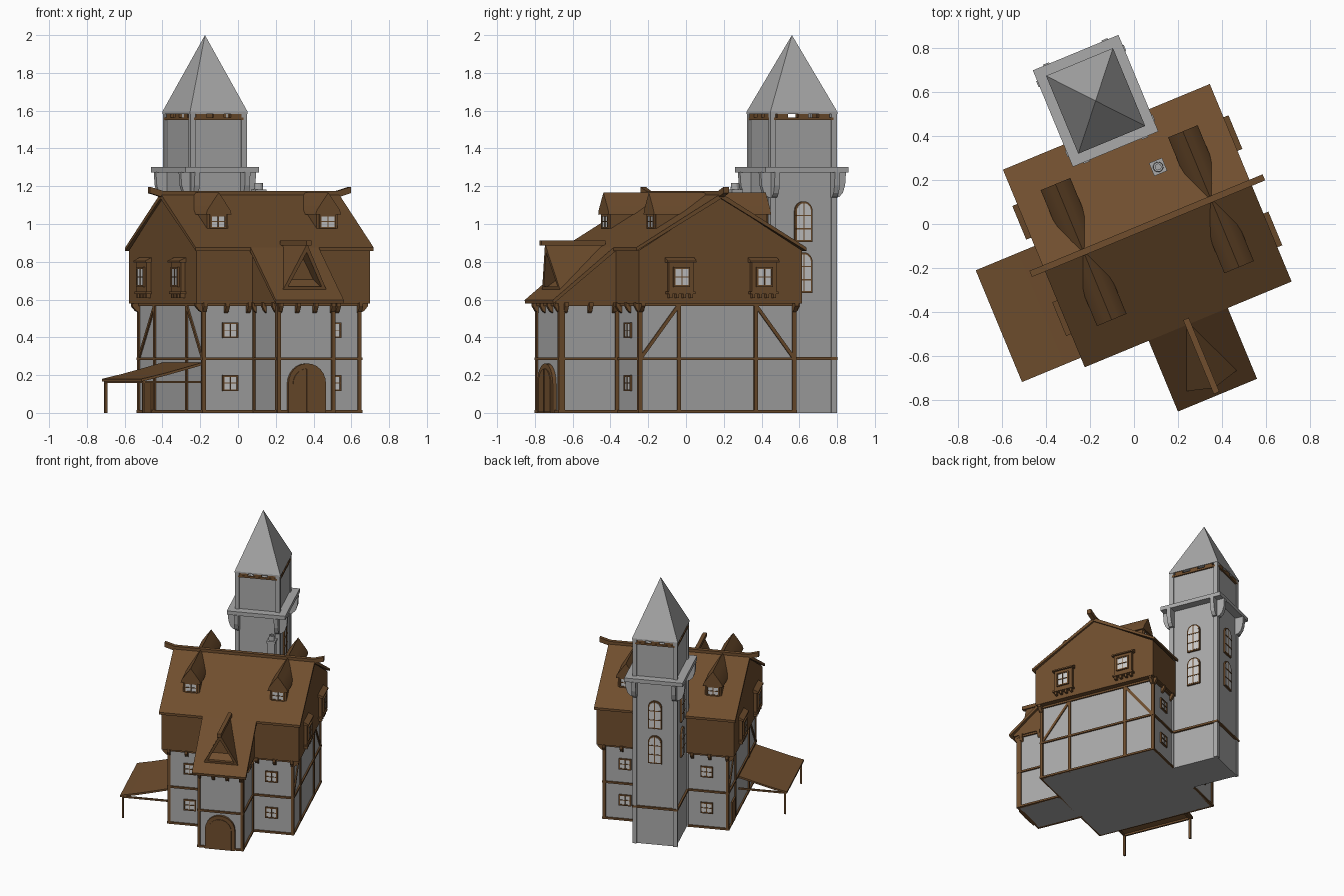
import bpy, bmesh, math
from mathutils import Matrix, Vector

if "Cube" in bpy.data.objects:
    bpy.data.objects.remove(bpy.data.objects["Cube"])

# the whole house stands turned 22.5 degrees about z
WORLD = Matrix.Translation((0.0605, -0.0074, 0)) @ Matrix.Rotation(math.radians(22.5), 4, 'Z')
I = Matrix.Identity(4)
SIDE = Matrix.Rotation(math.radians(90), 4, 'Z')      # outline in y, extruded along x
wood = bpy.data.materials.new("wood")
wood.diffuse_color = (0.16, 0.076, 0.027, 1)
wood.use_nodes = True
wood.node_tree.nodes["Principled BSDF"].inputs["Base Color"].default_value = wood.diffuse_color
stone = bpy.data.materials.new("stone")
stone.diffuse_color = (0.4, 0.4, 0.4, 1)
stone.use_nodes = True
stone.node_tree.nodes["Principled BSDF"].inputs["Base Color"].default_value = stone.diffuse_color
parts = {}


def add(name, verts, faces, xf=I):
    bm = parts.setdefault(name, bmesh.new())
    vs = [bm.verts.new(WORLD @ xf @ Vector(v)) for v in verts]
    for f in faces:
        bm.faces.new([vs[i] for i in f])


def prism(name, pts, y0, y1, xf=I):
    """Extrude an (x, z) outline along y."""
    n = len(pts)
    verts = [(x, y0, z) for x, z in pts] + [(x, y1, z) for x, z in pts]
    faces = [list(range(n)), list(range(2 * n - 1, n - 1, -1))]
    faces += [[i, (i + 1) % n, (i + 1) % n + n, i + n] for i in range(n)]
    add(name, verts, faces, xf)


def box(name, x, y, z, xf=I):
    """Box from three (min, max) ranges."""
    prism(name, [(x[0], z[0]), (x[1], z[0]), (x[1], z[1]), (x[0], z[1])], y[0], y[1], xf)


def wall(x, y, deg):
    """Wall frame: x runs along the wall, -y points outward."""
    return Matrix.Translation((x, y, 0)) @ Matrix.Rotation(math.radians(deg), 4, 'Z')


def diagonal(name, a, b, w, xf):
    (x0, z0), (x1, z1) = a, b
    l = math.hypot(x1 - x0, z1 - z0)
    nx, nz = -(z1 - z0) / l * w / 2, (x1 - x0) / l * w / 2
    prism(name, [(x0 - nx, z0 - nz), (x1 - nx, z1 - nz), (x1 + nx, z1 + nz), (x0 + nx, z0 + nz)],
          -0.008, 0.005, xf)


def window(xf, x, z, w, h, t=0.009):
    box("window_panes", (x - w / 2, x + w / 2), (-0.006, 0.01), (z, z + h), xf)
    for k in (-1, 0, 1):
        b = t if k else t * 0.5
        box("window_frames", (x + k * w / 2 - b / 2, x + k * w / 2 + b / 2), (-0.011, 0.01), (z, z + h), xf)
        zc = z + h / 2 + k * h / 2
        box("window_frames", (x - w / 2 - t / 2, x + w / 2 + t / 2), (-0.011, 0.01), (zc - b / 2, zc + b / 2), xf)


def arch_outline(w, z, h, n=12):
    r = w / 2
    return [(-r, z), (r, z)] + [(r * math.cos(math.pi * i / n), z + h - r + r * math.sin(math.pi * i / n))
                                for i in range(n + 1)]


def timber_wall(name, xf, half, posts):
    for p in posts:
        box(name, (p - 0.01, p + 0.01), (-0.009, 0.012), (0, 0.58), xf)
    for z in (0.007, 0.287, 0.572):
        box(name, (-half - 0.01, half + 0.01), (-0.011, 0.01), (z - 0.007, z + 0.007), xf)


def corbels(xf, half, n, depth):
    for i in range(n):
        x = -half + 2 * half * i / (n - 1)
        prism("jetty_corbels", [(0, 0.53), (-depth * 0.5, 0.54), (-depth, 0.565), (-depth, 0.585), (0, 0.585)],
              -0.011, 0.011, xf @ Matrix.Translation((x, 0, 0)) @ SIDE)


FRONT, BACK = wall(0, -0.443, 0), wall(0, 0.443, 180)
RIGHT, LEFT = wall(0.448, 0, 90), wall(-0.448, 0, -90)

# ground floor with timber framing
box("lower_walls", (-0.448, 0.448), (-0.443, 0.443), (0, 0.59))
for xf in (FRONT, BACK):
    timber_wall("timber_frame", xf, 0.448, (-0.445, 0.445))
    corbels(xf, 0.445, 8, 0.03)
    for x in (-0.295, 0.295):
        for z in (0.12, 0.4):
            window(xf, x, z, 0.08, 0.075)
for xf in (RIGHT, LEFT):
    timber_wall("timber_frame", xf, 0.443, (-0.44, -0.22, 0.22, 0.44))
    corbels(xf, 0.44, 2, 0.045)
    for s in (-1, 1):
        diagonal("timber_frame", (s * 0.435, 0.295), (s * 0.225, 0.565), 0.018, xf)

# jettied upper storey and gabled roof
prism("upper_storey", [(-0.467, 0.58), (0.467, 0.58), (0.467, 0.86), (0, 1.14), (-0.467, 0.86)], -0.497, 0.497, SIDE)
prism("main_roof", [(-0.487, 0.858), (0, 1.135), (0.487, 0.858), (0.487, 0.876), (0, 1.162), (-0.487, 0.876)],
      -0.51, 0.51, SIDE)
top = [(-0.575, 1.197), (-0.5, 1.175), (0.5, 1.175), (0.575, 1.197)]
prism("ridge_beam", top + [(x, z - 0.034) for x, z in reversed(top)], -0.015, 0.015)

# oriel windows on both gable ends
for xf in (wall(0.494, 0, 90), wall(-0.494, 0, -90)):
    for x in (-0.235, 0.24):
        box("oriels", (x - 0.07, x + 0.07), (-0.027, 0.01), (0.63, 0.80), xf)
        prism("oriels", [(0.01, 0.83), (-0.04, 0.805), (-0.04, 0.795), (0.01, 0.795)], x - 0.083, x + 0.083,
              xf @ Matrix(((0, 1, 0, 0), (1, 0, 0, 0), (0, 0, 1, 0), (0, 0, 0, 1))))
        box("oriels", (x - 0.08, x + 0.08), (-0.034, 0.01), (0.63, 0.642), xf)
        for k in range(4):
            c = x - 0.06 + 0.04 * k
            box("oriels", (c - 0.008, c + 0.008), (-0.028, 0.01), (0.608, 0.632), xf)
        window(xf @ Matrix.Translation((0, -0.027, 0)), x, 0.672, 0.085, 0.095)

# four roof dormers with steep gables
gable = [(0.073, 1.05), (0.066, 1.073), (0.03, 1.125), (0, 1.166)]
gable += [(-x, z) for x, z in reversed(gable[:3])]
for deg in (0, 180):
    for x in (-0.314, 0.314):
        xf = Matrix.Rotation(math.radians(deg), 4, 'Z')
        prism("dormer_roofs", gable, -0.335, -0.01, xf @ Matrix.Translation((x, 0, 0)))
        box("dormer_walls", (x - 0.06, x + 0.06), (-0.318, -0.15), (0.92, 1.07), xf)
        window(xf @ Matrix.Translation((0, -0.318, 0)), x, 0.98, 0.085, 0.065)

# entrance wing
PORCH = wall(0, -0.78, 0)
box("wing_walls", (-0.158, 0.158), (-0.78, -0.42), (0, 0.59))
timber_wall("wing_frame", PORCH, 0.158, (-0.155, 0.155))
corbels(PORCH, 0.15, 4, 0.03)
for xf in (wall(0.158, -0.61, 90), wall(-0.158, -0.61, -90)):
    timber_wall("wing_frame", xf, 0.165, (-0.155, 0.155))
    corbels(xf, 0.14, 3, 0.025)
prism("wing_gable_sides", [(-0.81, 0.58), (-0.45, 0.58), (-0.45, 0.87), (-0.49, 0.855), (-0.81, 0.59)],
      -0.175, 0.175, SIDE)
prism("wing_roof", [(-0.832, 0.578), (-0.465, 0.865), (-0.465, 0.88), (-0.487, 0.876), (-0.836, 0.597)],
      -0.195, 0.195, SIDE)

# pointed dormer on the wing roof, with recessed front
add("wing_dormer", [(-0.125, -0.765, 0.65), (0.125, -0.765, 0.65), (0, -0.80, 0.895), (0, -0.46, 0.89),
                    (-0.095, -0.768, 0.67), (0.095, -0.768, 0.67), (0, -0.794, 0.85),
                    (-0.095, -0.70, 0.67), (0.095, -0.70, 0.67), (0, -0.70, 0.85)],
    [(0, 2, 3), (1, 3, 2), (0, 3, 1), (0, 1, 5, 4), (1, 2, 6, 5), (2, 0, 4, 6),
     (4, 5, 8, 7), (5, 6, 9, 8), (6, 4, 7, 9), (7, 8, 9)])
box("wing_ridge_beam", (-0.014, 0.014), (-0.825, -0.46), (0.885, 0.912))

# arched double door
prism("door_surround", arch_outline(0.215, 0, 0.262), -0.02, 0.01, PORCH)
prism("door_leaves", arch_outline(0.165, 0.005, 0.23), -0.025, 0.01, PORCH)
box("door_leaves", (-0.005, 0.005), (-0.03, 0.01), (0.005, 0.232), PORCH)

# side canopy on posts, small side door
top = [(-0.80, 0.18), (-0.68, 0.207), (-0.56, 0.238), (-0.44, 0.27)]
prism("canopy_roof", top + [(x, z - 0.014) for x, z in reversed(top)], -0.44, 0.111)
for y in (-0.425, 0.095):
    box("canopy_posts", (-0.79, -0.776), (y - 0.007, y + 0.007), (0, 0.175))
    box("canopy_posts", (-0.79, -0.44), (y - 0.006, y + 0.006), (0.158, 0.17))
box("canopy_posts", (-0.79, -0.776), (-0.43, 0.1), (0.158, 0.172))
box("side_door", (-0.35, -0.25), (-0.012, 0.01), (0, 0.17), LEFT)

# chimney
box("chimney", (0.122, 0.174), (0.202, 0.254), (0.95, 1.18))
box("chimney", (0.116, 0.18), (0.196, 0.26), (1.165, 1.182))
ring = [(math.cos(math.tau * i / 12), math.sin(math.tau * i / 12)) for i in range(12)]
add("chimney", [(0.148 + r * c, 0.228 + r * s, z) for r, z in ((0.024, 1.18), (0.022, 1.218), (0.013, 1.218),
    (0.013, 1.185)) for c, s in ring],
    [(k * 12 + i, k * 12 + (i + 1) % 12, k * 12 + 12 + (i + 1) % 12, k * 12 + 12 + i)
     for k in range(3) for i in range(12)] + [list(range(36, 48))])

# tower shaft, corner piers, platform and spire
TY, TX, TD = 0.615, 0.162, 0.19
box("tower_shaft", (-TX + 0.01, TX - 0.01), (TY - TD + 0.01, TY + TD - 0.01), (0, 1.565))
for sx in (-1, 1):
    for sy in (-1, 1):
        x, y = sx * (TX - 0.015), TY + sy * (TD - 0.015)
        box("tower_piers", (x - 0.015, x + 0.015), (y - 0.015, y + 0.015), (0, 1.595))
box("tower_platform", (-0.211, 0.211), (TY - 0.238, TY + 0.238), (1.272, 1.302))
add("tower_spire", [(sx * 0.165, TY + sy * 0.192, z) for z in (1.583, 1.594)
                    for sx, sy in ((-1, -1), (1, -1), (1, 1), (-1, 1))] + [(0, TY, 2.0)],
    [(3, 2, 1, 0)] + [f for i in range(4) for j in [(i + 1) % 4] for f in ((i, j, j + 4, i + 4), (i + 4, j + 4, 8))])
arc = [(0.012, 1.14), (-0.014, 1.142), (-0.036, 1.165), (-0.049, 1.205), (-0.054, 1.275), (0.012, 1.275)]
for deg, d, w in ((0, TD, TX), (180, TD, TX), (90, TX, TD), (-90, TX, TD)):
    xf = Matrix.Translation((0, TY, 0)) @ Matrix.Rotation(math.radians(deg), 4, 'Z') @ Matrix.Translation((0, -d, 0))
    for s in (-1, 1):
        prism("tower_brackets", arc, -0.015, 0.015,
              xf @ Matrix.Translation((s * (w - 0.018), 0, 0)) @ SIDE)
    box("tower_rails", (-w + 0.02, w - 0.02), (-0.001, 0.02), (1.55, 1.564), xf)
    for x in (-w * 0.62, 0, w * 0.62):
        box("tower_rails", (x - 0.03, x + 0.03), (0.002, 0.02), (1.56, 1.585), xf)
    box("tower_band", (-w - 0.003, w + 0.003), (-0.004, 0.02), (0.28, 0.295), xf)
    if deg:                                            # arched windows on the three open sides
        for z in (0.635, 0.905):
            prism("tower_window_frames", arch_outline(0.1, z, 0.215), -0.002, 0.02, xf)
            prism("tower_window_panes", arch_outline(0.08, z + 0.01, 0.195), -0.004, 0.02, xf)
            box("tower_window_frames", (-0.003, 0.003), (-0.007, 0.01), (z, z + 0.21), xf)
            for k in (0.07, 0.14):
                box("tower_window_frames", (-0.045, 0.045), (-0.007, 0.01), (z + k - 0.003, z + k + 0.003), xf)

# turn the collected parts into objects
GREY = {"lower_walls", "wing_walls", "chimney", "window_panes", "tower_window_panes", "tower_shaft",
        "tower_piers", "tower_platform", "tower_spire", "tower_brackets"}
for name, bm in parts.items():
    bmesh.ops.recalc_face_normals(bm, faces=bm.faces)
    me = bpy.data.meshes.new(name)
    bm.to_mesh(me)
    bm.free()
    ob = bpy.data.objects.new(name, me)
    bpy.context.collection.objects.link(ob)
    if "panes" not in name:
        me.materials.append(stone if name in GREY else wood)
    if name in ("dormer_roofs", "canopy_roof"):
        bpy.context.view_layer.objects.active = ob
        ob.select_set(True)
        bpy.ops.object.shade_smooth_by_angle(angle=math.radians(40))
        ob.select_set(False)
